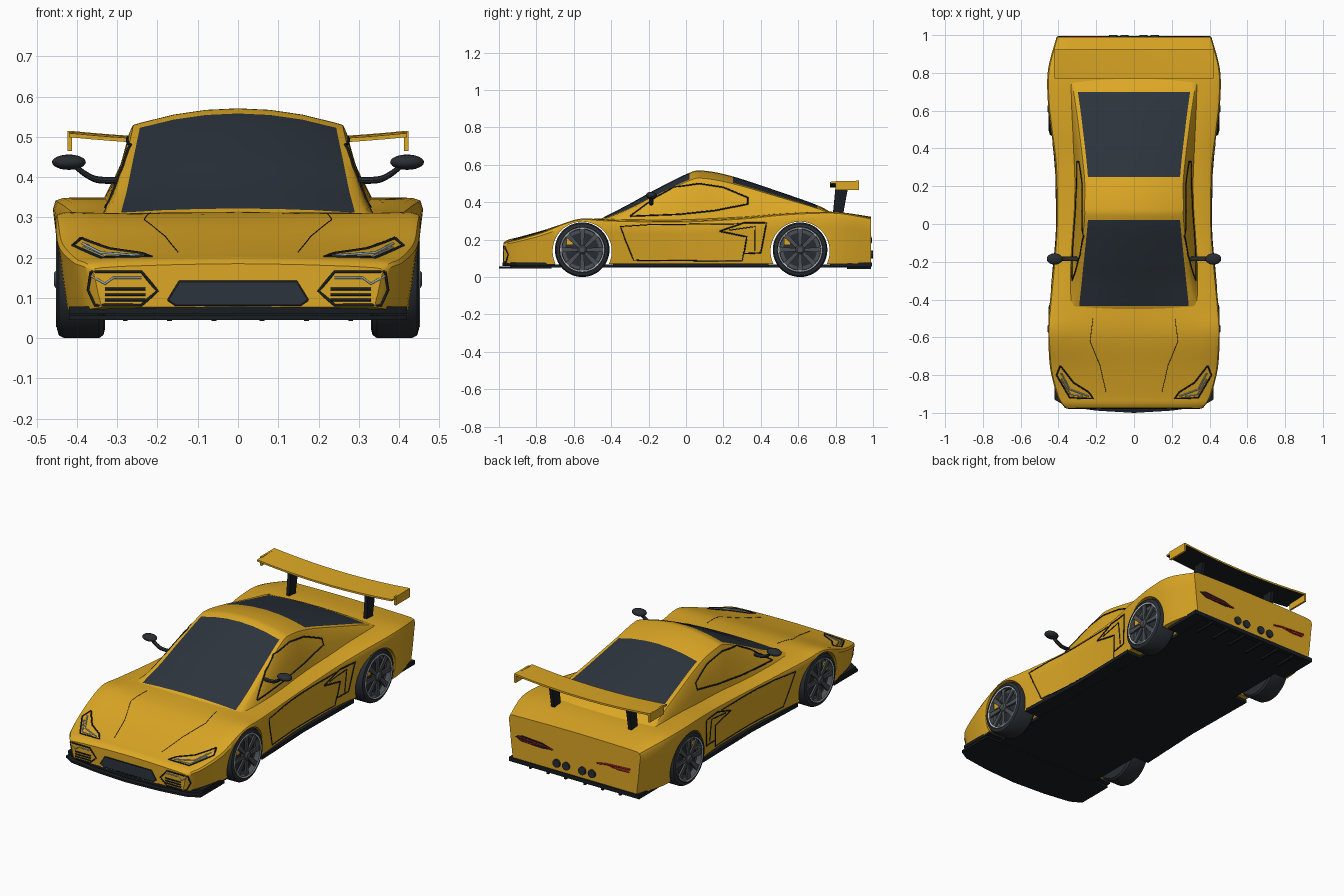
import bpy, bmesh
from math import sin, cos, pi, radians
from mathutils import Vector
from mathutils.bvhtree import BVHTree

if "Cube" in bpy.data.objects:
    bpy.data.objects.remove(bpy.data.objects["Cube"])


def material(name, r, g, b):
    m = bpy.data.materials.new(name)
    m.use_nodes = True
    m.diffuse_color = (r, g, b, 1)
    m.node_tree.nodes["Principled BSDF"].inputs["Base Color"].default_value = (r, g, b, 1)
    return m


PAINT = material("golden paint", .72, .39, .018)
GLASS = material("dark glass", .025, .034, .046)
BLACK = material("black trim", .009, .012, .015)
RUBBER = material("tyre rubber", .022, .027, .033)
STEEL = material("pale rim", .5, .55, .58)
SPOKE = material("spoke grey", .07, .08, .09)
LAMP = material("lamp blue grey", .3, .4, .46)
RED = material("tail red", .35, .01, .015)


def smooth(ob, angle=35):
    bpy.ops.object.select_all(action='DESELECT')
    ob.select_set(True)
    bpy.context.view_layer.objects.active = ob
    bpy.ops.object.shade_smooth_by_angle(angle=radians(angle))


def build(name, parts, mats, rule=None):
    """Skin each list of rings in parts, cap the ends, and join all in one object."""
    bm = bmesh.new()
    for rings in parts:
        rows = [[bm.verts.new(p) for p in ring] for ring in rings]
        n = len(rows[0])
        for a, b in zip(rows, rows[1:]):
            for i in range(n):
                j = (i + 1) % n
                bm.faces.new((a[i], a[j], b[j], b[i]))
        bm.faces.new(rows[0][::-1])
        bm.faces.new(rows[-1])
    bmesh.ops.recalc_face_normals(bm, faces=bm.faces)
    if rule:
        for i, f in enumerate(bm.faces):
            f.material_index = rule(i, f.calc_center_median(), f.normal)
    me = bpy.data.meshes.new(name)
    bm.to_mesh(me)
    bm.free()
    for m in mats:
        me.materials.append(m)
    ob = bpy.data.objects.new(name, me)
    bpy.context.collection.objects.link(ob)
    smooth(ob)
    return ob


def plate(outline, a, b, axis=2):
    """Two rings that extrude a flat outline from a to b along an axis."""
    def put(p, h):
        q = list(p)
        q.insert(axis, h)
        return q
    return [[put(p, a) for p in outline], [put(p, b) for p in outline]]


def box(x0, x1, y0, y1, z0, z1):
    return plate([(x0, y0), (x1, y0), (x1, y1), (x0, y1)], z0, z1)


def flip(part):
    return [[(-x, y, z) for x, y, z in ring] for ring in part]


def mirrored(half):
    return half + [(-x, z) for x, z in reversed(half) if x > 1e-6]


def lathe(profile, cx, cy, cz, side=1, n=48):
    return [[(side * (cx + dx), cy + r * cos(2 * pi * k / n), cz + r * sin(2 * pi * k / n))
             for k in range(n)] for dx, r in profile]


def spline(stations, steps=5):
    """Catmull-Rom curve through the stations."""
    s = [Vector(p) for p in stations]
    s = [s[0]] + s + [s[-1]]
    out = []
    for a, b, c, d in zip(s, s[1:], s[2:], s[3:]):
        for k in range(steps):
            t = k / steps
            out.append(b + (c - a) * (t / 2) + (a * 2 - b * 5 + c * 4 - d) * (t * t / 2)
                       + (b * 3 - a - c * 3 + d) * (t ** 3 / 2))
    return out + [s[-1]]


# Main body: y, half width, shoulder height, centre height, bottom
body_stations = [
    (-.975, .36, .175, .185, .077), (-.95, .385, .19, .2, .073), (-.9, .41, .202, .212, .07),
    (-.77, .443, .24, .248, .07), (-.64, .453, .292, .287, .07), (-.55, .456, .313, .305, .07),
    (-.43, .447, .306, .315, .07), (-.2, .425, .3, .318, .07), (0, .412, .3, .32, .07),
    (.3, .416, .316, .33, .07), (.5, .44, .336, .342, .07), (.66, .457, .346, .348, .07),
    (.82, .455, .346, .347, .07), (.99, .41, .316, .322, .075)]


def body_ring(s):
    y, w, zs, zc, zb = s
    side = [(.94, 0), (.965, .35), (.985, .7), (1, .9), (.985, .975), (.94, 1)]
    half = [(0, zb)] + [(w * f, zb + (zs - zb) * h) for f, h in side]
    half += [(w * f, zs + (zc - zs) * h) for f, h in [(.78, .35), (.4, .8), (0, 1)]]
    return [(x, y, z) for x, z in mirrored(half)]


body = build("body", [[body_ring(s) for s in spline(body_stations)]], [PAINT])

# Wheel arches cut right through the body
AXLES = (-.555, .61)
for y in AXLES:
    cutter = build("arch_cutter", [lathe([(-.6, .158), (.6, .158)], 0, y, .138, 1, 64)], [PAINT])
    cutter.hide_render = True
    mod = body.modifiers.new("arch", 'BOOLEAN')
    mod.operation, mod.solver, mod.object = 'DIFFERENCE', 'EXACT', cutter
    bpy.context.view_layer.objects.active = body
    bpy.ops.object.modifier_apply(modifier=mod.name)
    bpy.data.objects.remove(cutter)
smooth(body)

# Cabin: y, roof half width, base half width, roof height, crown
cabin_stations = [
    (-.475, .31, .345, .3, .01), (-.435, .315, .345, .322, .012), (-.3, .3, .342, .392, .03),
    (-.165, .285, .335, .467, .038), (.02, .265, .322, .558, .042), (.1, .264, .318, .568, .042),
    (.25, .265, .318, .538, .04), (.5, .294, .335, .456, .03), (.7, .323, .35, .385, .018),
    (.78, .34, .355, .342, .01)]


def cabin_ring(s):
    y, wt, wb, zt, crown = s
    edge = zt - crown
    base = min(.298, edge - .006)
    half = [(wb, base), (wt + (wb - wt) * .6, base + (edge - base) * .5),
            (wt + (wb - wt) * .12, base + (edge - base) * .92)]
    half += [(wt * f, zt - crown * f * f) for f in (.99, .92, .6, .3, 0)]
    return [(x, y, z) for x, z in mirrored(half)]


def cabin_rule(i, c, n):
    glazed = -.435 < c.y < .02 or .25 < c.y < .7
    return int(glazed and 4 <= i % 15 <= 9)


cabin = build("cabin", [[cabin_ring(s) for s in spline(cabin_stations)]], [PAINT, GLASS], cabin_rule)

# Surface lines drawn by projecting paths on the shell
verts, polys = [], []
for ob in (body, cabin):
    k = len(verts)
    verts += [v.co.copy() for v in ob.data.vertices]
    polys += [[i + k for i in p.vertices] for p in ob.data.polygons]
shell = BVHTree.FromPolygons(verts, polys)


def trace(name, path, axis, mat, r=.003, closed=False):
    pts = [Vector(p) for p in path]
    if closed:
        pts.append(pts[0])
    fine = []
    for a, b in zip(pts, pts[1:]):
        n = max(1, int((b - a).length / .02))
        fine += [a.lerp(b, k / n) for k in range(n)]
    fine.append(pts[-1])
    cu = bpy.data.curves.new(name, 'CURVE')
    cu.dimensions, cu.bevel_depth, cu.bevel_resolution = '3D', r, 1
    for s in (1, -1):
        hits = []
        for u, v in fine:
            start, ray = {'side': ((s * 2, u, v), (-s, 0, 0)), 'top': ((s * u, v, 2), (0, 0, -1)),
                          'front': ((s * u, -2, v), (0, 1, 0)),
                          'back': ((s * u, 2, v), (0, -1, 0))}[axis]
            hit = shell.ray_cast(Vector(start), Vector(ray))[0]
            if hit:
                hits.append(hit)
        if len(hits) > 1:
            sp = cu.splines.new('POLY')
            sp.points.add(len(hits) - 1)
            for p, h in zip(sp.points, hits):
                p.co = (*h, 1)
    cu.materials.append(mat)
    ob = bpy.data.objects.new(name, cu)
    bpy.context.collection.objects.link(ob)
    bpy.ops.object.select_all(action='DESELECT')
    ob.select_set(True)
    bpy.context.view_layer.objects.active = ob
    bpy.ops.object.convert(target='MESH')


trace("side_window_outline", [(-.3, .325), (-.165, .425), (-.065, .48), (.07, .5), (.2, .48), (.33, .425),
                              (.33, .39), (.15, .355), (-.04, .335)], 'side', BLACK, .004, True)
trace("door_seam", [(.28, .285), (-.2, .28), (-.35, .27), (-.325, .2), (-.28, .09), (.3, .085), (.31, .14)],
      'side', BLACK)
trace("side_vent_outline", [(.18, .245), (.31, .29), (.43, .29), (.4, .13), (.31, .125), (.325, .215)],
      'side', BLACK, .004, True)
trace("side_vent_crease", [(.23, .25), (.37, .27), (.37, .14)], 'side', BLACK)
trace("hood_crease", [(.217, -.5), (.233, -.62), (.18, -.75), (.148, -.89)], 'top', BLACK, .0013)
trace("headlight_outline", [(.39, -.75), (.41, -.8), (.34, -.92), (.215, -.925), (.24, -.89), (.32, -.84)],
      'top', BLACK, .004, True)
trace("headlight_strip", [(.385, -.79), (.34, -.875), (.24, -.912)], 'top', LAMP, .004)
trace("headlight_lower_strip", [(.385, -.82), (.335, -.905), (.27, -.912)], 'top', LAMP)
trace("front_vent_outline", [(.365, .165), (.24, .165), (.2, .117), (.24, .082), (.355, .082), (.372, .12)],
      'front', BLACK, .004, True)
for z in (.122, .108, .095):
    trace("front_vent_slat", [(.33, z), (.23, z)], 'front', BLACK, .004)
trace("front_vent_strip", [(.365, .155), (.33, .135), (.31, .15), (.24, .15)], 'front', LAMP)
trace("tail_light_strip", [(.35, .205), (.2, .197), (.14, .187)], 'back', RED, .005)
trace("tail_light_lower_strip", [(.34, .19), (.27, .187), (.2, .197)], 'back', RED, .005)

# Grille, tail light backing and exhausts
grille = [(.172, .095), (.145, .14), (-.145, .14), (-.172, .095), (-.155, .083), (.155, .083)]
build("grille", [plate(grille, -.974, -.978, 1)], [GLASS])
trace("grille_outline", grille, 'front', BLACK, .004, True)
lens = [(.37, .203), (.33, .217), (.2, .208), (.13, .187), (.2, .178), (.33, .183)]
build("tail_light_backing", [plate(lens, .985, .993, 1)], [BLACK])
pipes = [[[(x + .022 * cos(k * pi / 10), y, .12 + .022 * sin(k * pi / 10)) for k in range(20)]
          for y in (.95, 1)] for x in (-.11, -.05, .05, .11)]
build("exhausts", pipes, [RUBBER])

# Underside: floor, splitter, sills and diffuser
build("floor", [box(-.33, .33, -.94, .97, .052, .068)], [BLACK])
lip = [(.42, -.72), (.42, -.93), (.36, -.965), (.2, -.988), (0, -1)]
build("splitter", [plate(mirrored(lip), .045, .056), plate(mirrored([(x, y + .02) for x, y in lip]), .06, .078)],
      [BLACK])
sill = plate([(.3, -.39), (.425, -.39), (.408, 0), (.415, .44), (.3, .44)], .053, .073)
build("sills", [sill, flip(sill)], [BLACK])
fins = [box(x - .006, x + .006, .86, .99, .042, .06) for x in (-.28, -.17, -.06, .06, .17, .28)]
build("diffuser", [box(-.405, .405, .77, .995, .055, .078)] + fins, [BLACK])

# Rear wing
blade = []
for k in range(-8, 9):
    x = k * .42 / 8
    z = .488 + .12 * x * x
    blade.append([(x, .77, z - .01), (x, .925, z - .004), (x, .925, z + .006), (x, .85, z + .004), (x, .77, z)])
build("wing_blade", [blade], [PAINT, BLACK], lambda i, c, n: int(n.z < -.5))
end = box(.412, .423, .8, .925, .465, .514)
build("wing_end_plates", [end, flip(end)], [PAINT])
strut = plate([(.785, .335), (.84, .335), (.868, .488), (.8, .488)], .23, .25, 0)
build("wing_struts", [strut, flip(strut)], [BLACK])

# Wheels
for axle, y in zip(("front", "rear"), AXLES):
    for label, s in (("left", 1), ("right", -1)):
        name, hub = f"{axle}_{label}_", (.39, y, .146, s)
        build(name + "tyre", [lathe([(-.06, .122), (-.056, .138), (-.045, .146), (.042, .146), (.055, .139),
                                     (.06, .122), (.055, .116), (.025, .114)], *hub)], [RUBBER])
        build(name + "rim", [lathe([(.026, .119), (.058, .12), (.062, .118), (.06, .111), (.032, .109)], *hub)],
              [STEEL, SPOKE], lambda i, c, n: int(abs(c.x) < .45))
        build(name + "brake_disc", [lathe([(.03, .09), (.036, .09)], *hub)], [RUBBER])
        spokes = []
        for k in range(8):
            d = Vector((0, cos(k * pi / 4), sin(k * pi / 4)))
            t = Vector((0, -d.z, d.y))
            rings = []
            for r, w in ((.015, .008), (.113, .014)):
                p = Vector((0, y, .146)) + d * r
                inner, outer = Vector((s * .436, 0, 0)), Vector((s * .446, 0, 0))
                rings.append([p + t * w + inner, p - t * w + inner, p - t * w + outer, p + t * w + outer])
            spokes.append(rings)
        build(name + "spokes", spokes + [lathe([(.03, .026), (.06, .024), (.067, .016)], *hub)], [SPOKE])
        caliper = box(.425, .437, y - .085, y - .05, .172, .218)
        build(name + "caliper", [caliper if s > 0 else flip(caliper)], [PAINT])

# Door mirrors on curved arms
for label, s in (("left", 1), ("right", -1)):
    pod = [(.042 * -cos(k * pi / 12), max(.001, sin(k * pi / 12))) for k in range(13)]
    build(label + "_mirror", [[[(s * (.42 + dx), -.185 + .03 * r * cos(a * pi / 10), .437 + .019 * r * sin(a * pi / 10))
                                for a in range(20)] for dx, r in pod]], [RUBBER])
    arm = spline([(.28, .393), (.345, .393), (.38, .408), (.41, .432)])
    build(label + "_mirror_arm", [[[(s * x, -.185 + .012 * cos(a * pi / 5), z + .009 * sin(a * pi / 5))
                                    for a in range(10)] for x, z in arm]], [RUBBER])
